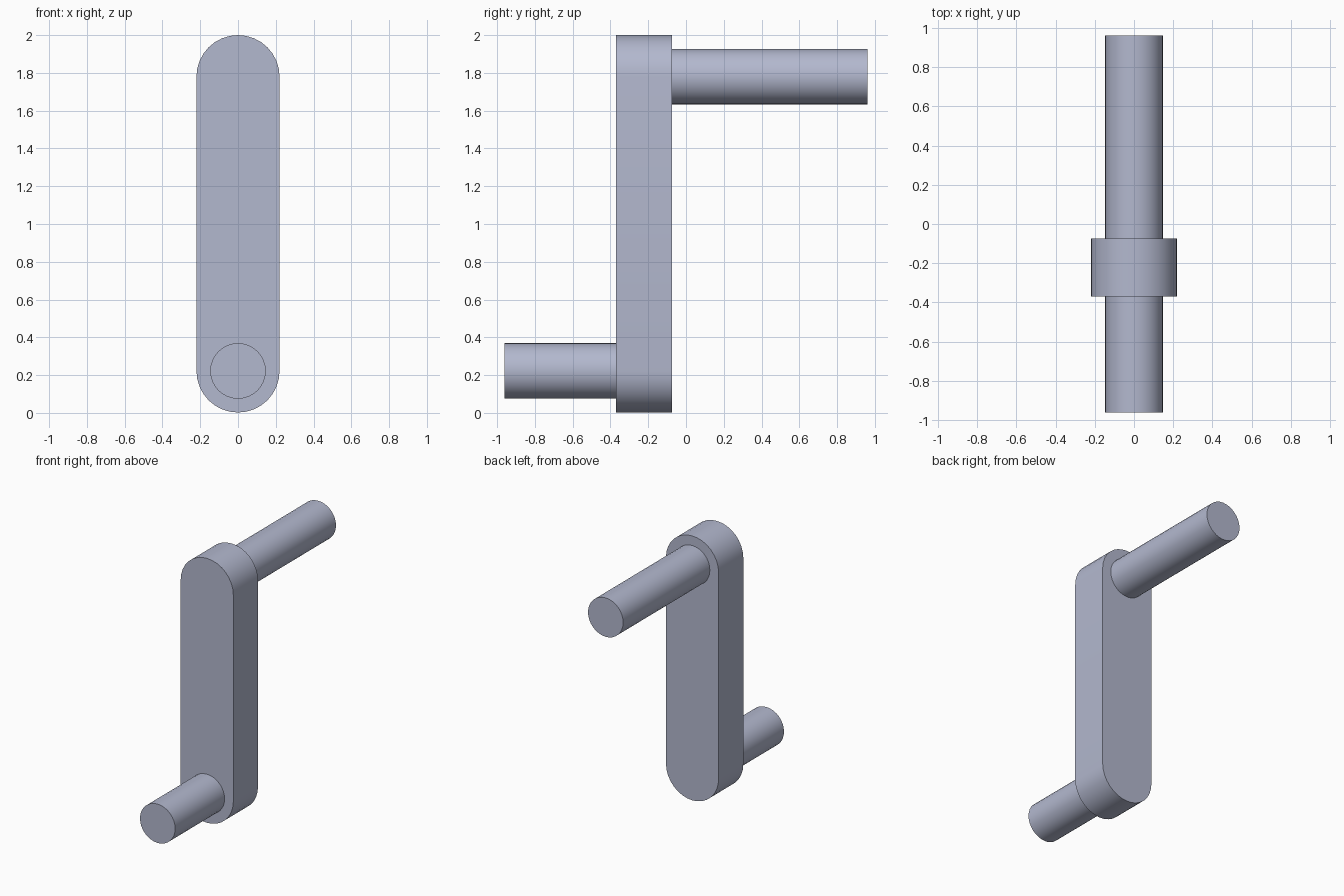
import bpy, bmesh, math

cube = bpy.data.objects.get("Cube")
if cube:
    bpy.data.objects.remove(cube, do_unlink=True)

SIDES = 32
ARM_RADIUS, PIN_RADIUS = 0.22, 0.147
LOW, HIGH = 0.222, 1.78            # heights of the two pin axes
ARM_FRONT, ARM_BACK, REACH = -0.37, -0.075, 0.96

steel = bpy.data.materials.new("blue grey metal")
steel.use_nodes = True
colour = (0.45, 0.48, 0.62, 1)
steel.diffuse_color = colour
steel.node_tree.nodes["Principled BSDF"].inputs["Base Color"].default_value = colour


def arc(radius, height, start, end, steps):
    """Points of an arc in the xz plane around x = 0."""
    angles = [start + (end - start) * i / steps for i in range(steps + 1)]
    return [(radius * math.cos(a), height + radius * math.sin(a)) for a in angles]


def extrude(name, outline, front, back):
    """Solid with an xz outline, running along y from front to back."""
    bm = bmesh.new()
    face = bm.faces.new([bm.verts.new((x, front, z)) for x, z in outline])
    new = bmesh.ops.extrude_face_region(bm, geom=[face], use_keep_orig=True)["geom"]
    verts = [g for g in new if isinstance(g, bmesh.types.BMVert)]
    bmesh.ops.translate(bm, verts=verts, vec=(0, back - front, 0))
    bmesh.ops.recalc_face_normals(bm, faces=bm.faces)
    mesh = bpy.data.meshes.new(name)
    bm.to_mesh(mesh)
    bm.free()
    mesh.materials.append(steel)
    obj = bpy.data.objects.new(name, mesh)
    bpy.context.collection.objects.link(obj)
    bpy.ops.object.select_all(action='DESELECT')
    obj.select_set(True)
    bpy.context.view_layer.objects.active = obj
    bpy.ops.object.shade_smooth_by_angle(angle=math.radians(30))
    return obj


# Arm with rounded ends
slot = (arc(ARM_RADIUS, HIGH, 0, math.pi, SIDES // 2)
        + arc(ARM_RADIUS, LOW, math.pi, 2 * math.pi, SIDES // 2))
extrude("crank_arm", slot, ARM_FRONT, ARM_BACK)

# Lower front shaft and upper rear handle
for name, height, front, back in (("front_shaft", LOW, -REACH, ARM_FRONT),
                                  ("rear_handle", HIGH, ARM_BACK, REACH)):
    circle = arc(PIN_RADIUS, height, 0, 2 * math.pi, SIDES)[:-1]
    extrude(name, circle, front, back)
